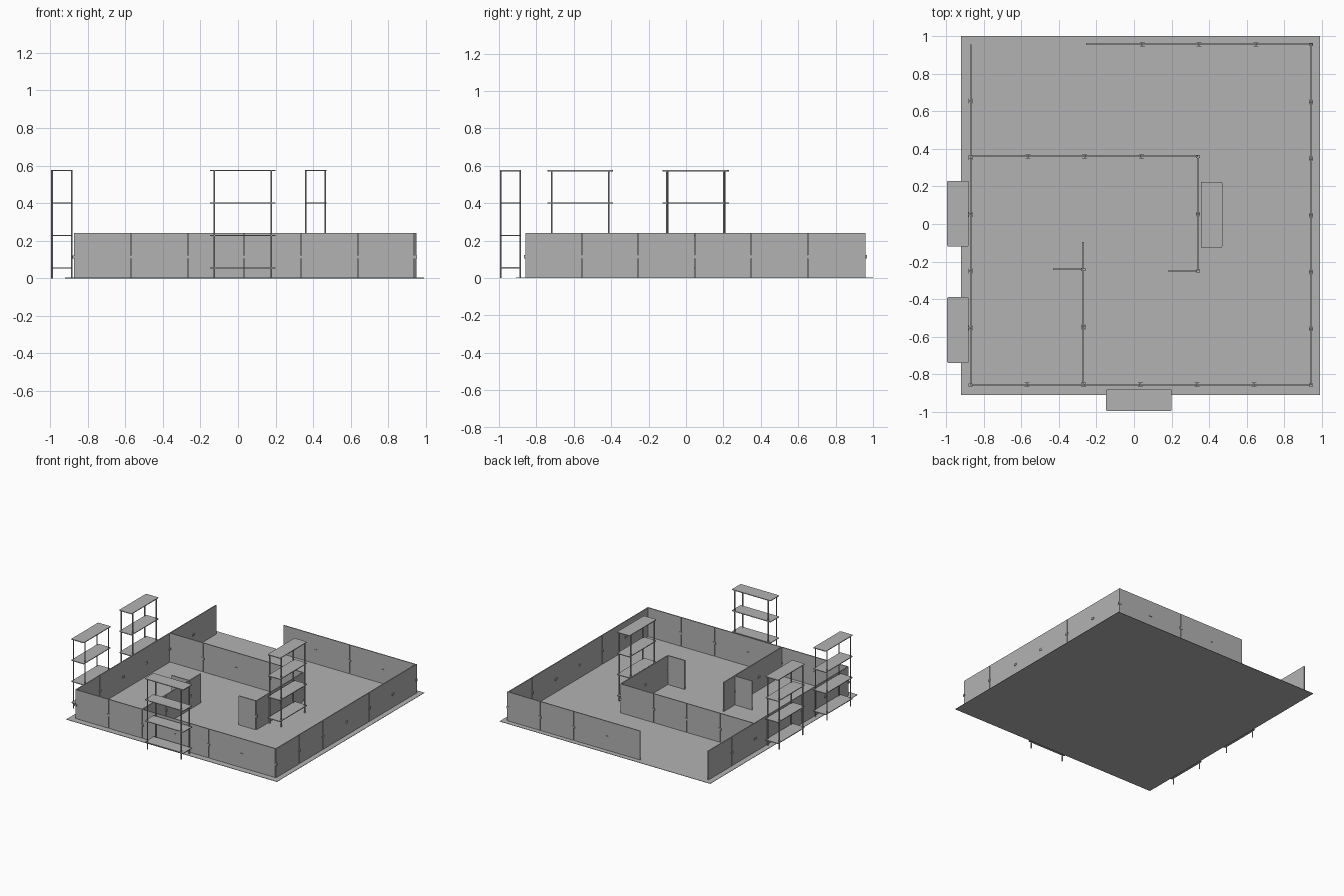
import bpy
import bmesh
from mathutils import Matrix, Vector

cube = bpy.data.objects.get("Cube")
if cube:
    bpy.data.objects.remove(cube, do_unlink=True)

PANEL = 0.302
HEIGHT = 0.24
THICK = 0.008

grey = bpy.data.materials.new("plain_grey")
grey.use_nodes = True
grey.diffuse_color = (0.45, 0.45, 0.45, 1)
grey.node_tree.nodes["Principled BSDF"].inputs["Base Color"].default_value = grey.diffuse_color


def finish(name, bm):
    mesh = bpy.data.meshes.new(name)
    bm.to_mesh(mesh)
    bm.free()
    mesh.materials.append(grey)
    obj = bpy.data.objects.new(name, mesh)
    bpy.context.collection.objects.link(obj)
    return obj


def add_box(bm, low, high):
    low, high = Vector(low), Vector(high)
    size = Matrix.Diagonal((*(high - low), 1))
    return bmesh.ops.create_cube(bm, size=1, matrix=Matrix.Translation((low + high) / 2) @ size)


def wall_box(bm, axis, line, a, b, half, z0, z1):
    """Box running along one axis and centred on a wall line."""
    if axis == "x":
        add_box(bm, (a, line - half, z0), (b, line + half, z1))
    else:
        add_box(bm, (line - half, a, z0), (line + half, b, z1))


def wall(name, axis, line, start, count):
    # panels with narrow joints
    bm = bmesh.new()
    for i in range(count):
        a = start + i * PANEL
        wall_box(bm, axis, line, a + 0.0015, a + PANEL - 0.0015, THICK / 2, 0, HEIGHT)
    finish(name, bm)
    # connector clips across the joints
    bm = bmesh.new()
    for i in range(1, count):
        j = start + i * PANEL
        wall_box(bm, axis, line, j - 0.004, j + 0.004, 0.009, 0.105, 0.122)
        for side in (-0.009, 0.009):
            wall_box(bm, axis, line + side, j - 0.013, j + 0.013, 0.0015, 0.105, 0.122)
    finish(name + "_clips", bm)


def door(name, axis, line, a, b, thick):
    bm = bmesh.new()
    wall_box(bm, axis, line, a, b, thick / 2, 0, HEIGHT)
    finish(name, bm)


def shelf_unit(name, cx, cy, along):
    long_half, short_half = 0.175, 0.057
    turn = Matrix.Rotation(0 if along == "x" else 1.5707963, 4, "Z")
    place = Matrix.Translation((cx, cy, 0)) @ turn
    # boards with clipped corners
    bm = bmesh.new()
    for z in (0.055, 0.228, 0.401, 0.574):
        add_box(bm, (-long_half, -short_half, z - 0.003), (long_half, short_half, z + 0.003))
    uprights = [e for e in bm.edges if abs(e.verts[0].co.z - e.verts[1].co.z) > 0.001]
    bmesh.ops.bevel(bm, geom=uprights, offset=0.006, segments=2, affect="EDGES", profile=0.5)
    bm.transform(place)
    finish(name + "_boards", bm)
    # four slim round posts
    bm = bmesh.new()
    for x in (-0.152, 0.152):
        for y in (-0.052, 0.052):
            bmesh.ops.create_cone(bm, cap_ends=True, segments=10, radius1=0.0045, radius2=0.0045,
                                  depth=0.574, matrix=Matrix.Translation((x, y, 0.287)))
    bm.transform(place)
    finish(name + "_posts", bm)


# Floor slab
floor = bmesh.new()
add_box(floor, (-0.92, -0.91, 0), (0.99, 1.0, 0.003))
finish("floor", floor)

# Outer walls
wall("right_side_wall", "y", -0.87, -0.855, 6)
wall("front_wall", "x", -0.855, -0.872, 6)
wall("left_side_wall", "y", 0.943, -0.86, 6)
wall("back_wall", "x", 0.956, -0.257, 4)

# Inner walls
wall("room_back_wall", "x", 0.36, -0.867, 4)
wall("room_side_wall", "y", 0.34, -0.25, 2)
wall("partition_wall", "y", -0.27, -0.851, 2)

# Half-width end panels
door("room_door", "x", -0.25, 0.185, 0.336, 0.01)
door("partition_door", "y", -0.272, -0.24, -0.095, 0.01)
door("partition_return", "x", -0.241, -0.432, -0.274, THICK)

# Corner connectors, reaching out on both sides of each corner
corners = bmesh.new()
for x, y in ((0.943, -0.857), (0.943, 0.955), (-0.87, -0.857), (-0.87, 0.36),
             (0.34, 0.36), (0.34, -0.25), (-0.27, -0.241), (-0.27, -0.853)):
    wall_box(corners, "x", y, x - 0.011, x + 0.011, 0.008, 0.105, 0.122)
finish("corner_clips", corners)

# Shelving
shelf_unit("front_shelf", 0.026, -0.938, "x")
shelf_unit("side_shelf_rear", -0.938, 0.055, "y")
shelf_unit("side_shelf_front", -0.938, -0.565, "y")
shelf_unit("inner_shelf", 0.413, 0.049, "y")
